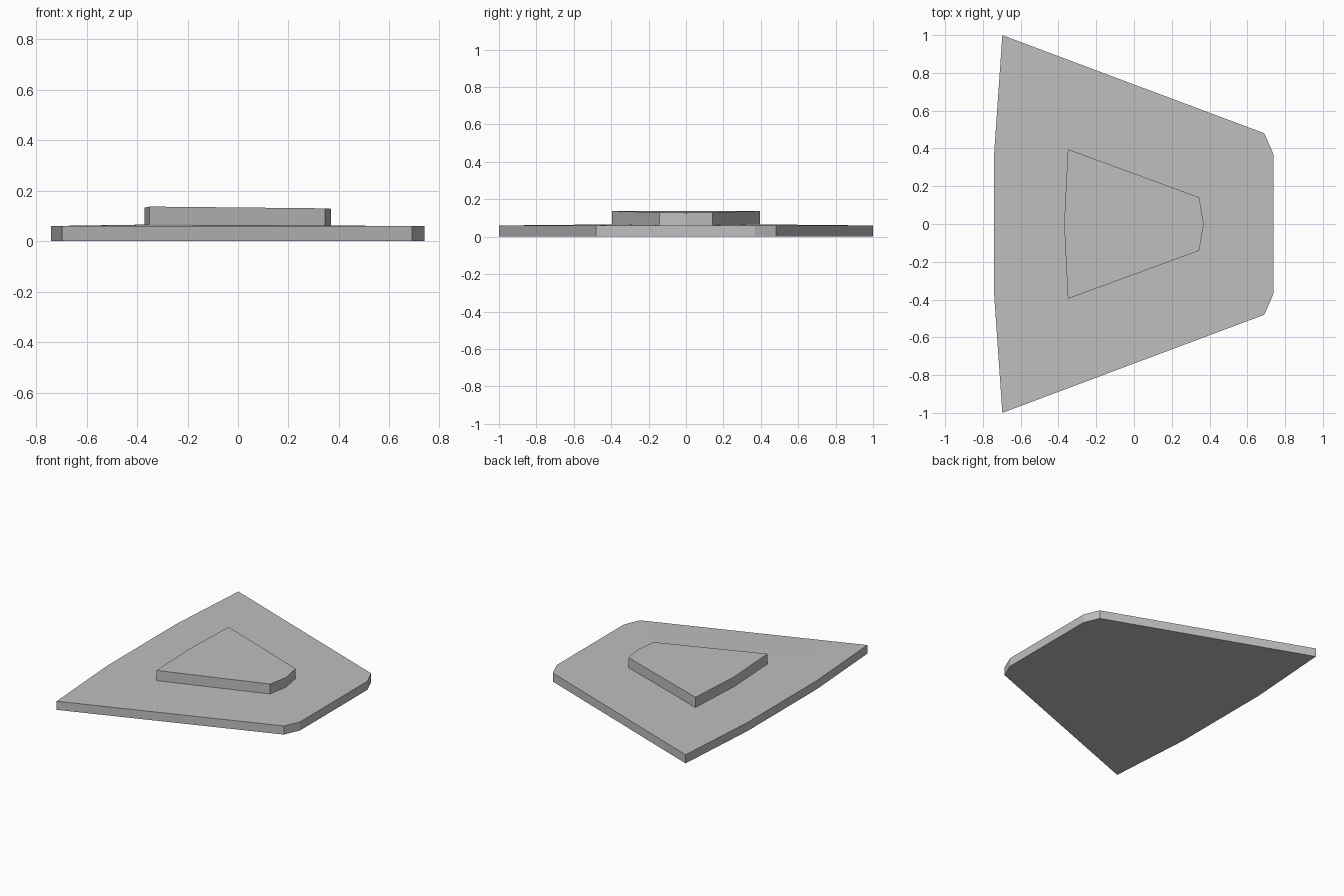
import bpy, bmesh

if "Cube" in bpy.data.objects:
    bpy.data.objects.remove(bpy.data.objects["Cube"])

grey = bpy.data.materials.new("stone grey")
grey.diffuse_color = (0.52, 0.52, 0.52, 1)
grey.use_nodes = True
grey.node_tree.nodes["Principled BSDF"].inputs["Base Color"].default_value = grey.diffuse_color


def mirrored(half):
    """Close a half outline (y >= 0) by mirroring it across y = 0."""
    return half + [(x, -y, z) for x, y, z in reversed(half) if y > 0]


def stack(name, loops):
    """Bridge equal-length outlines from bottom to top and cap both ends."""
    bm = bmesh.new()
    rings = [[bm.verts.new(p) for p in loop] for loop in loops]
    n = len(rings[0])
    for low, high in zip(rings, rings[1:]):
        for i in range(n):
            j = (i + 1) % n
            bm.faces.new((low[i], low[j], high[j], high[i]))
    bm.faces.new(rings[0])
    bm.faces.new(rings[-1])
    bmesh.ops.recalc_face_normals(bm, faces=bm.faces)
    mesh = bpy.data.meshes.new(name)
    bm.to_mesh(mesh)
    bm.free()
    mesh.materials.append(grey)
    bpy.context.collection.objects.link(bpy.data.objects.new(name, mesh))


# Base slab: upright rim, with the top rising slightly towards the block
rim = mirrored([(-0.74, 0.38, 0.06), (-0.697, 1.0, 0.06),
                (0.69, 0.48, 0.06), (0.738, 0.37, 0.06)])
seat = mirrored([(-0.367, 0.02, 0.065), (-0.347, 0.393, 0.066),
                 (0.343, 0.138, 0.061), (0.366, 0.02, 0.061)])
stack("base_slab", [[(x, y, 0) for x, y, z in rim], rim, seat])

# Raised block: smaller outline whose top slopes down to the narrow end
top = mirrored([(-0.37, 0, 0.133), (-0.35, 0.396, 0.137),
                (0.345, 0.141, 0.13), (0.369, 0, 0.128)])
stack("raised_block", [[(x, y, 0.06) for x, y, z in top], top])
